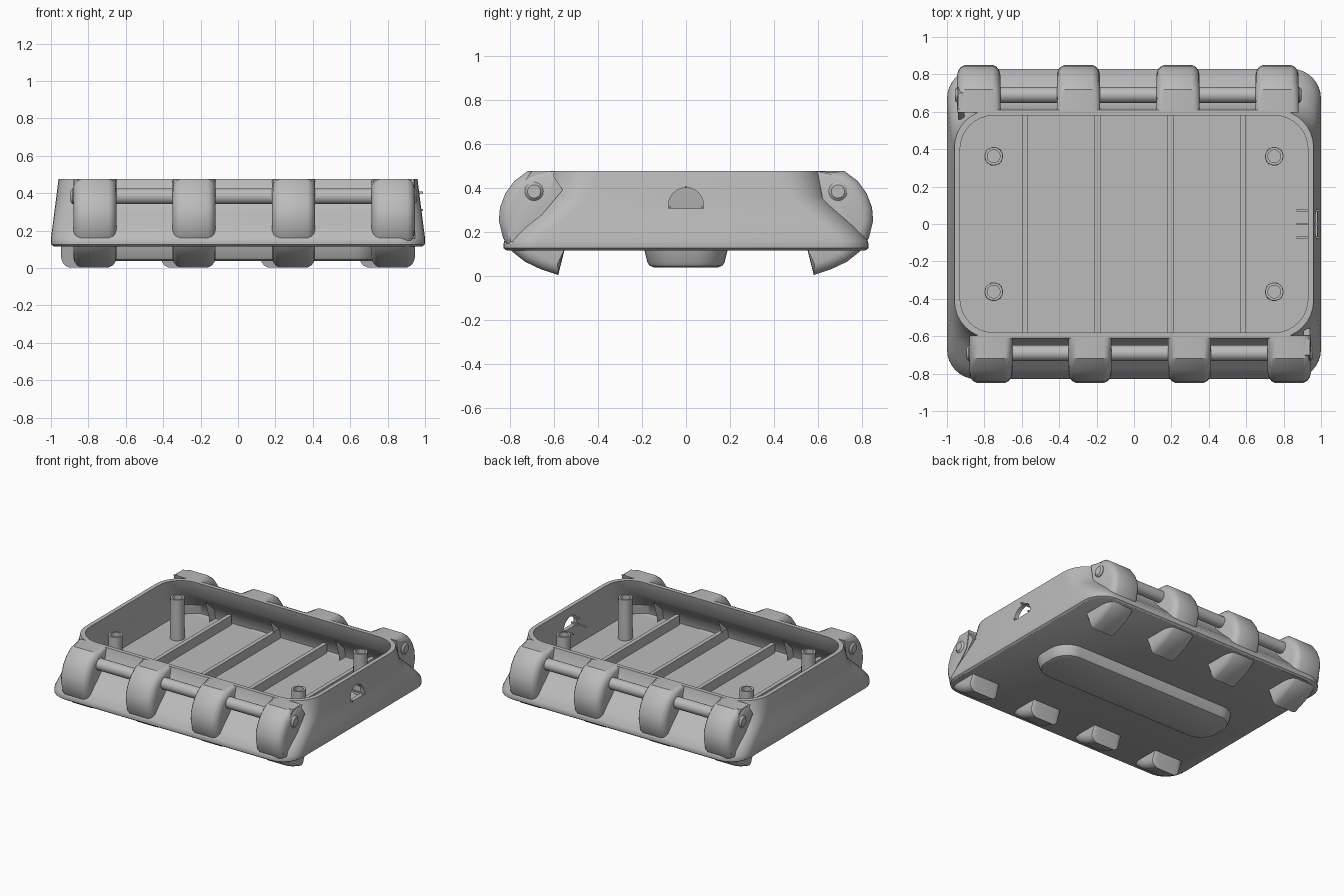
import bpy, bmesh, math
from mathutils import Matrix

if "Cube" in bpy.data.objects:
    bpy.data.objects.remove(bpy.data.objects["Cube"], do_unlink=True)

grey = bpy.data.materials.new("plain_grey")
grey.use_nodes = True
grey.diffuse_color = (0.5, 0.5, 0.5, 1)
grey.node_tree.nodes["Principled BSDF"].inputs["Base Color"].default_value = (0.5, 0.5, 0.5, 1)

TOP = 0.475


def rounded_ring(hx, hy, r, z, n=8):
    """Rounded rectangle at height z; a circle when hx = hy = r."""
    ring = []
    for k, (sx, sy) in enumerate([(1, 1), (-1, 1), (-1, -1), (1, -1)]):
        for i in range(n + 1):
            a = math.pi / 2 * (k + i / n)
            ring.append((sx * (hx - r) + r * math.cos(a),
                         sy * (hy - r) + r * math.sin(a), z))
    return ring


def loft(name, rings, smooth=35):
    """Closed solid through equal-sized rings, capped at both ends."""
    bm = bmesh.new()
    loops = [[bm.verts.new(p) for p in ring] for ring in rings]
    n = len(loops[0])
    for a, b in zip(loops, loops[1:]):
        for i in range(n):
            j = (i + 1) % n
            bm.faces.new((a[i], a[j], b[j], b[i]))
    bm.faces.new(loops[0][::-1])
    bm.faces.new(loops[-1])
    bmesh.ops.remove_doubles(bm, verts=bm.verts, dist=0.0002)
    bmesh.ops.recalc_face_normals(bm, faces=bm.faces)
    mesh = bpy.data.meshes.new(name)
    bm.to_mesh(mesh)
    bm.free()
    obj = bpy.data.objects.new(name, mesh)
    bpy.context.collection.objects.link(obj)
    mesh.materials.append(grey)
    shade(obj, smooth)
    return obj


def activate(obj):
    bpy.ops.object.select_all(action='DESELECT')
    obj.select_set(True)
    bpy.context.view_layer.objects.active = obj


def shade(obj, angle=35):
    activate(obj)
    bpy.ops.object.shade_smooth_by_angle(angle=math.radians(angle))


def box(name, x0, x1, y0, y1, z0, z1):
    ring = [(x0, y0), (x1, y0), (x1, y1), (x0, y1)]
    return loft(name, [[(x, y, z) for x, y in ring] for z in (z0, z1)])


# Open tray: outer wall upward, rim, inner wall down to the floor
wall = [(1.0, 0.825, 0.16, 0.16), (0.992, 0.775, 0.17, 0.22),
        (0.982, 0.69, 0.18, 0.30), (0.974, 0.635, 0.19, 0.36), (0.96, 0.61, 0.2, TOP)]
rings = [rounded_ring(0.985, 0.815, 0.15, 0.115), rounded_ring(0.998, 0.828, 0.155, 0.125),
         rounded_ring(1.0, 0.83, 0.16, 0.14)]
rings += [rounded_ring(*w) for w in wall]
rings += [rounded_ring(hx - 0.03, hy - 0.03, r - 0.02, z) for hx, hy, r, z in wall[:0:-1]]
rings.append(rounded_ring(0.955, 0.76, 0.15, 0.15))
tray = loft("tray", rings)

# Domed opening through the left end
dome = [(-0.08, 0.305)] + [(-0.08 * math.cos(a), 0.32 + 0.08 * math.sin(a))
                           for a in [math.pi * i / 12 for i in range(13)]] + [(0.08, 0.305)]
cutter = loft("opening_cutter", [[(x, y, z) for y, z in dome] for x in (0.85, 1.1)])
cutter.hide_render = True
cut = tray.modifiers.new("opening", 'BOOLEAN')
cut.operation = 'DIFFERENCE'
cut.solver = 'EXACT'
cut.object = cutter
activate(tray)
bpy.ops.object.modifier_apply(modifier=cut.name)
bpy.data.objects.remove(cutter, do_unlink=True)
shade(tray)

# Thin pins around the opening
for i, (y, z) in enumerate([(-0.072, 0.31), (0, 0.403), (0.072, 0.31)]):
    box(f"opening_pin_{i}", 0.87, 0.99, y - 0.005, y + 0.005, z - 0.005, z + 0.005)

# Floor ribs
for i, x in enumerate([-0.585, -0.195, 0.195, 0.585]):
    box(f"floor_rib_{i}", x - 0.015, x + 0.015, -0.74, 0.74, 0.14, 0.22)

# Hollow screw posts
for sx in (-1, 1):
    for sy in (-1, 1):
        steps = [(0.05, 0.14), (0.048, 0.45), (0.034, 0.45), (0.034, 0.2)]
        post = loft("screw_post", [rounded_ring(r, r, r, z) for r, z in steps])
        post.location = (sx * 0.75, sy * 0.362, 0)

# Raised foot pad underneath
loft("foot_pad", [rounded_ring(0.77, 0.19, 0.15, 0.12), rounded_ring(0.755, 0.175, 0.14, 0.06),
                  rounded_ring(0.745, 0.165, 0.13, 0.045), rounded_ring(0.725, 0.145, 0.11, 0.038)])

# Hinge arm section: outer curve first, then the side lying in the wall
outer = [(-0.58, 0.003), (-0.66, 0.03), (-0.73, 0.063), (-0.79, 0.11), (-0.83, 0.17),
         (-0.85, 0.25), (-0.845, 0.31), (-0.82, 0.375), (-0.78, 0.43), (-0.72, TOP)]
inner = [(-0.597, TOP), (-0.62, 0.35), (-0.67, 0.29), (-0.76, 0.21), (-0.8, 0.16), (-0.55, 0.125)]
filler = [(-0.7, TOP), (-0.615, TOP), (-0.56, 0.39), (-0.66, 0.27), (-0.78, 0.16),
          (-0.81, 0.18), (-0.78, 0.36)]


def arm_ring(x, pull):
    """Section at x with its outer curve drawn inward by pull."""
    ring = []
    for y, z in outer:
        dy, dz = -0.6 - y, 0.27 - z
        d = math.hypot(dy, dz)
        ring.append((x, y + dy / d * pull, z + dz / d * pull))
    return ring + [(x, y, z) for y, z in inner]


# Front and back hinge rows, the back being the front turned half round
for side, turn in (("front", 0), ("back", math.pi)):
    parts = []
    for i, x in enumerate([-0.765, -0.235, 0.297, 0.83]):
        half = 0.115
        bevel = [(half, 0.05), (half - 0.006, 0.028), (half - 0.02, 0.01), (half - 0.04, 0)]
        slices = [(-w, p) for w, p in bevel] + [(w, p) for w, p in bevel[::-1]]
        parts.append(loft(f"{side}_hinge_arm_{i}", [arm_ring(x + w, p) for w, p in slices]))
    # Web joining the end arm to the tray corner
    parts.append(loft(f"{side}_corner_web",
                      [[(x, y, z) for y, z in filler] for x in (0.905, 0.94)]))
    # Hinge rod with softened ends
    rod = [(-0.895, 0.03), (-0.885, 0.042), (0.945, 0.042), (0.957, 0.03)]
    pin = loft(f"{side}_hinge_rod", [rounded_ring(r, r, r, x) for x, r in rod])
    pin.data.transform(Matrix.Translation((0, -0.69, 0.383)) @ Matrix.Rotation(math.pi / 2, 4, 'Y'))
    parts.append(pin)
    for part in parts:
        part.rotation_euler.z = turn
